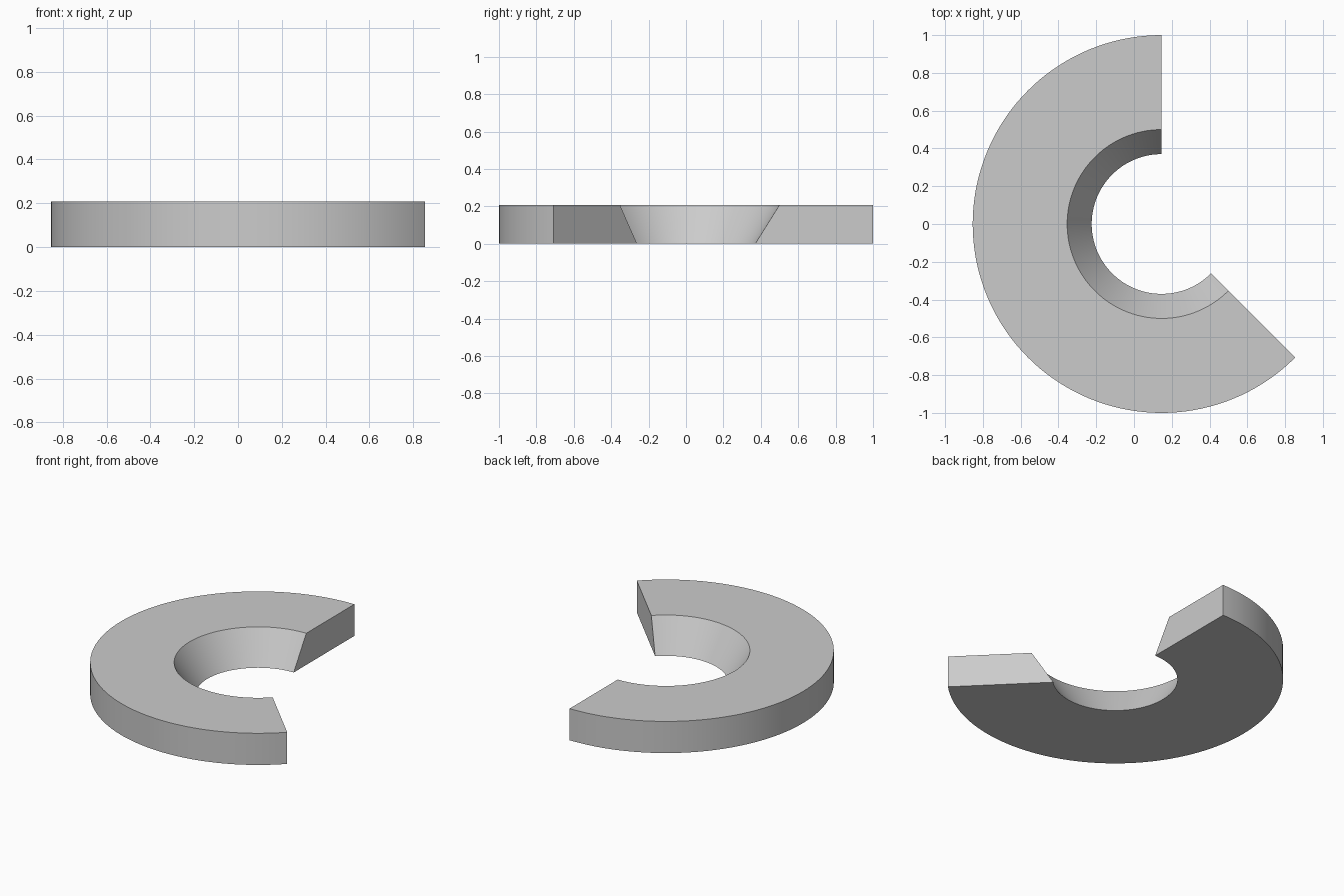
import bpy, bmesh
from math import sin, cos, pi, radians

if "Cube" in bpy.data.objects:
    bpy.data.objects.remove(bpy.data.objects["Cube"], do_unlink=True)

# Dimensions of the open ring
CENTRE_X = 0.146
HEIGHT = 0.208
START, END = radians(90), radians(315)
STEPS = 90

# Cross-section (radius, height): straight rim outside, tapered bore inside
profile = [(0.37, 0), (1, 0), (1, HEIGHT), (0.5, HEIGHT)]

grey = bpy.data.materials.new("light grey")
grey.use_nodes = True
colour = (0.6, 0.6, 0.6, 1)
grey.diffuse_color = colour
grey.node_tree.nodes["Principled BSDF"].inputs["Base Color"].default_value = colour

# Sweep the cross-section around the centre
bm = bmesh.new()
rings = []
for i in range(STEPS + 1):
    a = START + (END - START) * i / STEPS
    rings.append([bm.verts.new((CENTRE_X + r * cos(a), r * sin(a), z))
                  for r, z in profile])
n = len(profile)
for a, b in zip(rings, rings[1:]):
    for k in range(n):
        m = (k + 1) % n
        bm.faces.new((a[k], a[m], b[m], b[k]))

# Flat end faces
bm.faces.new(rings[0])
bm.faces.new(rings[-1])
bmesh.ops.recalc_face_normals(bm, faces=bm.faces)

mesh = bpy.data.meshes.new("open_ring")
bm.to_mesh(mesh)
bm.free()
mesh.materials.append(grey)
ring = bpy.data.objects.new("open_ring", mesh)
bpy.context.collection.objects.link(ring)

# Smooth curved walls, sharp edges
bpy.ops.object.select_all(action="DESELECT")
ring.select_set(True)
bpy.context.view_layer.objects.active = ring
bpy.ops.object.shade_smooth_by_angle(angle=radians(30))
